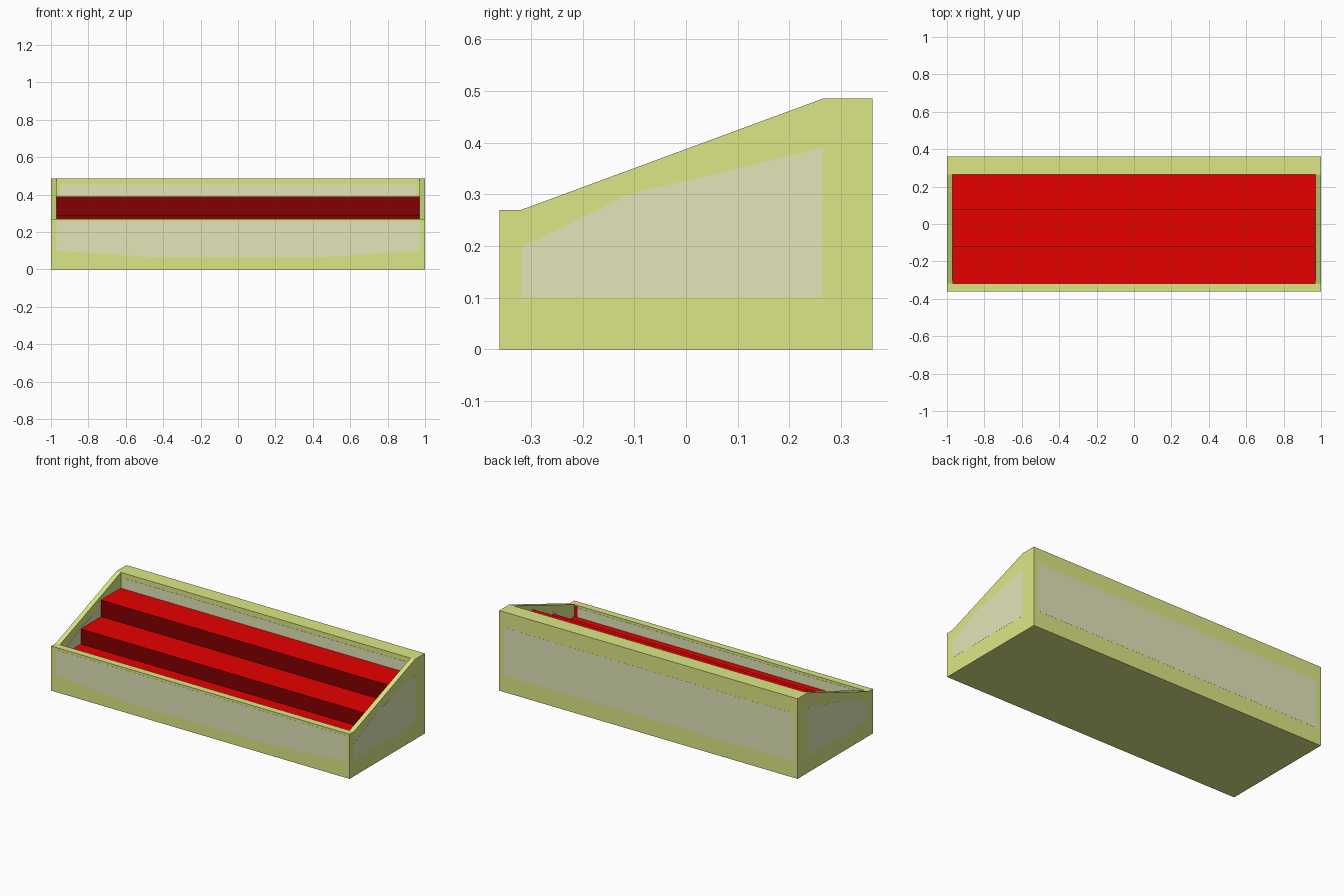
import bpy
import bmesh
from mathutils import Vector

if "Cube" in bpy.data.objects:
    bpy.data.objects.remove(bpy.data.objects["Cube"])


def material(name, rgb):
    m = bpy.data.materials.new(name)
    m.use_nodes = True
    m.diffuse_color = (*rgb, 1)
    m.node_tree.nodes["Principled BSDF"].inputs["Base Color"].default_value = (*rgb, 1)
    return m


GREEN = material("pale olive green", (0.72, 0.8, 0.235))
GREY = material("pale grey green", (0.76, 0.79, 0.475))
RED = material("bright red", (0.8, 0, 0))
DARK = material("dark red", (0.23, 0, 0))


def prism(name, points, axis, lo, hi, *mats):
    """Extrude an outline (y,z or x,z) along the x or y axis from lo to hi."""
    bm = bmesh.new()
    place = (lambda a, b: (lo, a, b)) if axis == "x" else (lambda a, b: (a, lo, b))
    face = bm.faces.new([bm.verts.new(place(a, b)) for a, b in points])
    moved = bmesh.ops.extrude_face_region(bm, geom=[face])["geom"]
    shift = Vector((hi - lo, 0, 0) if axis == "x" else (0, hi - lo, 0))
    bmesh.ops.translate(bm, vec=shift, verts=[v for v in moved if isinstance(v, bmesh.types.BMVert)])
    bmesh.ops.recalc_face_normals(bm, faces=bm.faces)
    if len(mats) > 1:
        for f in bm.faces:
            f.material_index = 0 if f.normal.z > 0.5 else 1
    mesh = bpy.data.meshes.new(name)
    bm.to_mesh(mesh)
    bm.free()
    for m in mats:
        mesh.materials.append(m)
    obj = bpy.data.objects.new(name, mesh)
    bpy.context.collection.objects.link(obj)
    return obj


def rect(a0, a1, b0, b1):
    return [(a0, b0), (a1, b0), (a1, b1), (a0, b1)]


DEPTH, FRONT, BACK, INNER = 0.36, -0.318, 0.265, 0.97
LOW, HIGH, THIN = 0.27, 0.485, 0.001

# Sloping side walls and their faded panels, inside and out
side = [(-DEPTH, 0), (DEPTH, 0), (DEPTH, HIGH), (BACK, HIGH), (FRONT, LOW), (-DEPTH, LOW)]
side_panel = [(FRONT, 0.1), (BACK, 0.1), (BACK, 0.39), (-0.11, 0.3), (FRONT, 0.198)]
for label, s in (("left", 1), ("right", -1)):
    prism(label + "_wall", side, "x", s * INNER, s * (1 - THIN / 2), GREEN)
    prism(label + "_outer_panel", side_panel, "x", s * (1 - THIN), s, GREY)
    prism(label + "_inner_panel", side_panel, "x", s * (INNER - THIN), s * (INNER + THIN), GREY)

# Front wall, thicker back wall and base
prism("front_wall", rect(-INNER, INNER, 0, LOW), "y", -DEPTH, FRONT, GREEN)
prism("back_wall", rect(-INNER, INNER, 0, HIGH), "y", BACK, DEPTH, GREEN)
prism("base", rect(-INNER, INNER, 0, 0.1), "y", FRONT, BACK, GREEN)

# Faded panels on the long walls
front_panel = [(-INNER, 0.1), (-0.46, 0.065), (0.46, 0.065), (INNER, 0.1), (INNER, 0.255), (-INNER, 0.255)]
prism("front_outer_panel", front_panel, "y", -DEPTH - THIN / 2, -DEPTH + THIN, GREY)
prism("front_inner_panel", rect(-0.95, 0.95, 0.15, 0.255), "y", FRONT - THIN, FRONT + THIN, GREY)
prism("back_outer_panel", rect(-INNER, INNER, 0.1, 0.39), "y", DEPTH - THIN, DEPTH + THIN / 2, GREY)
prism("back_inner_panel", rect(-0.95, 0.95, 0.3, 0.455), "y", BACK - THIN, BACK + THIN, GREY)

# Red strip in the inner front corner
prism("corner_strip", rect(0.95, INNER, 0.15, 0.265), "y", FRONT - THIN, FRONT + THIN, RED)

# Stepped display shelf: bright treads, dark risers
steps = [(FRONT, 0.1), (BACK, 0.1)]
edges = [(0.075, BACK, 0.39), (-0.12, 0.075, 0.29), (FRONT, -0.12, 0.198)]
for y0, y1, z in edges:
    steps += [(y1, z), (y0, z)]
prism("stepped_shelf", steps, "x", -INNER, INNER, RED, DARK)
